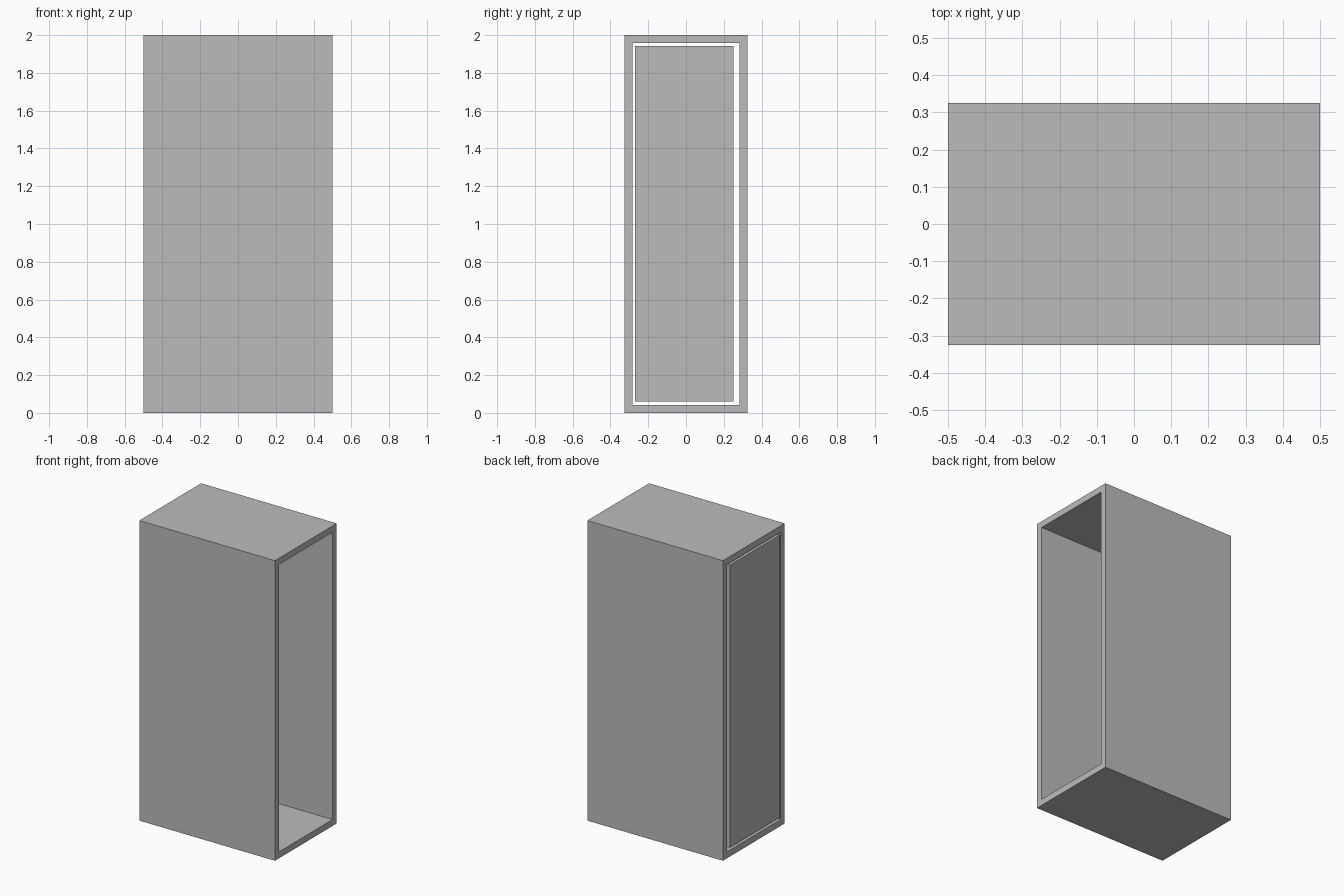
import bpy
import bmesh

cube = bpy.data.objects.get("Cube")
if cube:
    bpy.data.objects.remove(cube, do_unlink=True)

WIDTH, DEPTH, HEIGHT = 1.0, 0.65, 2.0
WALL = 0.043

grey = bpy.data.materials.new("plain_grey")
grey.use_nodes = True
grey.diffuse_color = (0.5, 0.5, 0.5, 1)
grey.node_tree.nodes["Principled BSDF"].inputs["Base Color"].default_value = grey.diffuse_color


def add_object(name, bm):
    bmesh.ops.recalc_face_normals(bm, faces=bm.faces)
    mesh = bpy.data.meshes.new(name)
    bm.to_mesh(mesh)
    bm.free()
    mesh.materials.append(grey)
    obj = bpy.data.objects.new(name, mesh)
    bpy.context.collection.objects.link(obj)
    return obj


def rectangle(bm, x, y0, y1, z0, z1):
    """Ring of four vertices standing across the x axis."""
    return [bm.verts.new((x, y, z)) for y, z in ((y0, z0), (y1, z0), (y1, z1), (y0, z1))]


# Casing: a rectangular tube open at both ends
bm = bmesh.new()
rings = []
for x, inset in ((-WIDTH / 2, 0), (WIDTH / 2, 0), (WIDTH / 2, WALL), (-WIDTH / 2, WALL)):
    rings.append(rectangle(bm, x, inset - DEPTH / 2, DEPTH / 2 - inset, inset, HEIGHT - inset))
for i, ring in enumerate(rings):
    following = rings[(i + 1) % 4]
    for j in range(4):
        k = (j + 1) % 4
        bm.faces.new((ring[j], ring[k], following[k], following[j]))
add_object("casing", bm)

# End panel: a loose slab set flush in one opening, with a gap all round
bm = bmesh.new()
outline = rectangle(bm, -WIDTH / 2, -0.27, 0.252, 0.059, 1.942)
face = bm.faces.new(outline)
slab = bmesh.ops.extrude_face_region(bm, geom=[face])
moved = [g for g in slab["geom"] if isinstance(g, bmesh.types.BMVert)]
bmesh.ops.translate(bm, vec=(WALL, 0, 0), verts=moved)
# Keep the slab closed on its outer side
if not any(all(v in outline for v in f.verts) for f in bm.faces):
    bm.faces.new(outline)
add_object("end_panel", bm)
